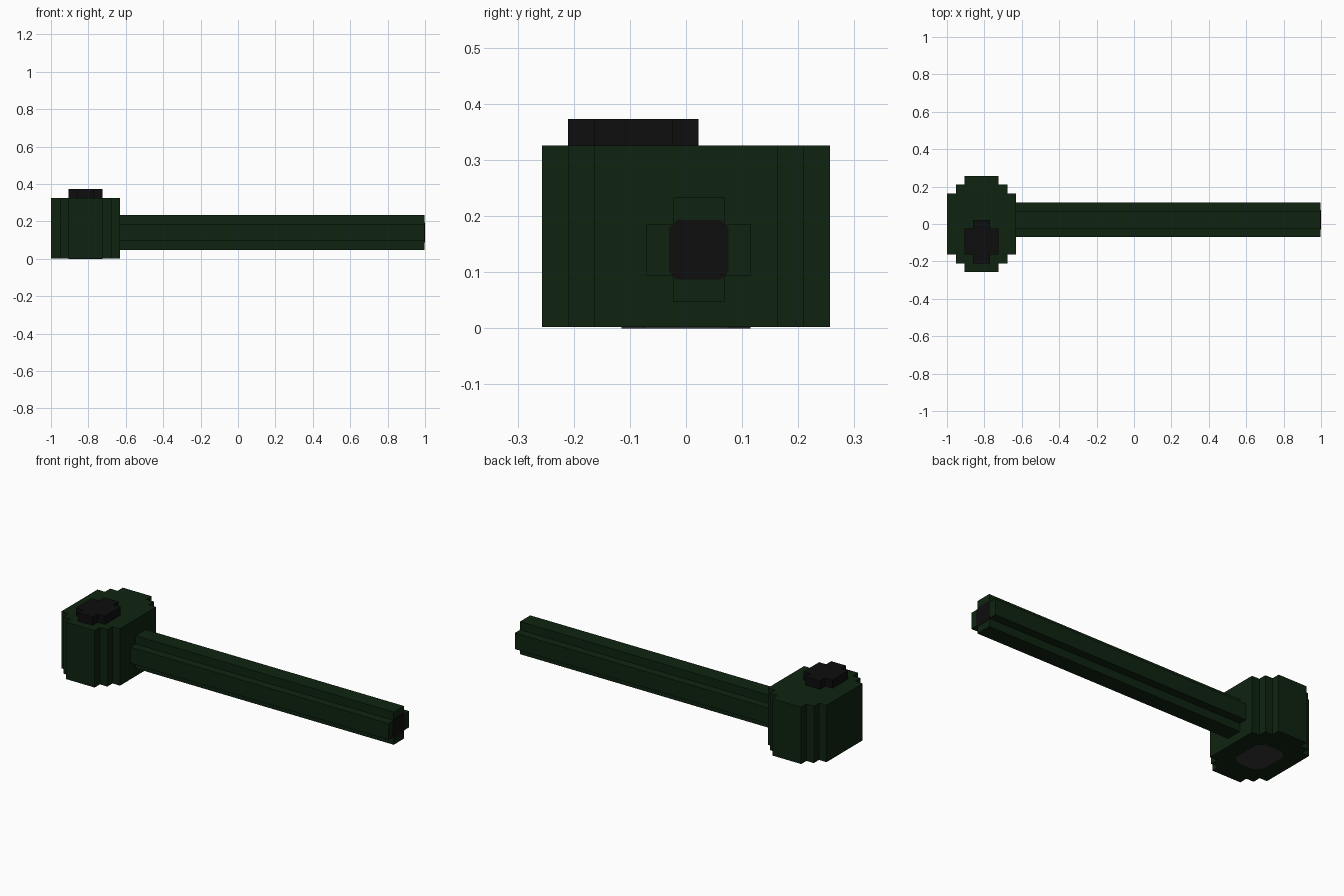
import bpy, bmesh
from mathutils import Matrix

if "Cube" in bpy.data.objects:
    bpy.data.objects.remove(bpy.data.objects["Cube"])


def material(name, rgb):
    m = bpy.data.materials.new(name)
    m.diffuse_color = (*rgb, 1)
    m.use_nodes = True
    m.node_tree.nodes["Principled BSDF"].inputs["Base Color"].default_value = m.diffuse_color
    return m


GREEN = material("dark green", (0.0045, 0.0170, 0.0050))
BLACK = material("black", (0.0042, 0.0040, 0.0045))
GREY = material("dark grey", (0.035, 0.035, 0.035))


def stepped(levels):
    """Blocky round outline from (half width, half height) steps."""
    quarter = []
    for i, (a, b) in enumerate(levels):
        if i:
            quarter.append((levels[i - 1][0], b))
        quarter.append((a, b))
    right = quarter + [(a, -b) for a, b in reversed(quarter)]
    return right + [(-a, b) for a, b in reversed(right)]


def bevelled(a, b, c):
    """Rectangle outline with cut corners."""
    q = [(a - c, b), (a, b - c)]
    right = q + [(x, -y) for x, y in reversed(q)]
    return right + [(-x, y) for x, y in reversed(right)]


def prism(name, outline, length, origin, mat, axis="Z"):
    """Extrude an outline along Z, or along X with the outline in the YZ plane."""
    bm = bmesh.new()
    face = bm.faces.new([bm.verts.new((x, y, 0)) for x, y in outline])
    top = bmesh.ops.extrude_face_region(bm, geom=[face])["geom"]
    bmesh.ops.translate(bm, vec=(0, 0, length),
                        verts=[v for v in top if isinstance(v, bmesh.types.BMVert)])
    if axis == "X":
        turn = Matrix(((0, 0, 1), (1, 0, 0), (0, 1, 0)))
        bmesh.ops.transform(bm, matrix=turn.to_4x4(), verts=bm.verts)
    bmesh.ops.recalc_face_normals(bm, faces=bm.faces)
    mesh = bpy.data.meshes.new(name)
    bm.to_mesh(mesh)
    bm.free()
    mesh.materials.append(mat)
    obj = bpy.data.objects.new(name, mesh)
    obj.location = origin
    bpy.context.collection.objects.link(obj)
    return obj


HEAD_X = -0.815

# Head: blocky drum with three steps per corner
prism("head", stepped([(0.091, 0.257), (0.138, 0.21), (0.185, 0.163)]),
      0.324, (HEAD_X, 0, 0.002), GREEN)

# Off-centre cap on top of the head
prism("top_cap", stepped([(0.046, 0.116), (0.091, 0.07)]),
      0.047, (HEAD_X, -0.094, 0.326), BLACK)

# Grey plate under the head
prism("bottom_plate", bevelled(0.09, 0.115, 0.04), 0.004, (HEAD_X, 0, 0), GREY)

# Plus-shaped tube and the dark opening at its end
prism("tube", stepped([(0.046, 0.093), (0.093, 0.046)]),
      1.628, (-0.63, 0.023, 0.14), GREEN, "X")
prism("tube_opening", bevelled(0.053, 0.053, 0.014),
      0.004, (0.996, 0.023, 0.14), BLACK, "X")
